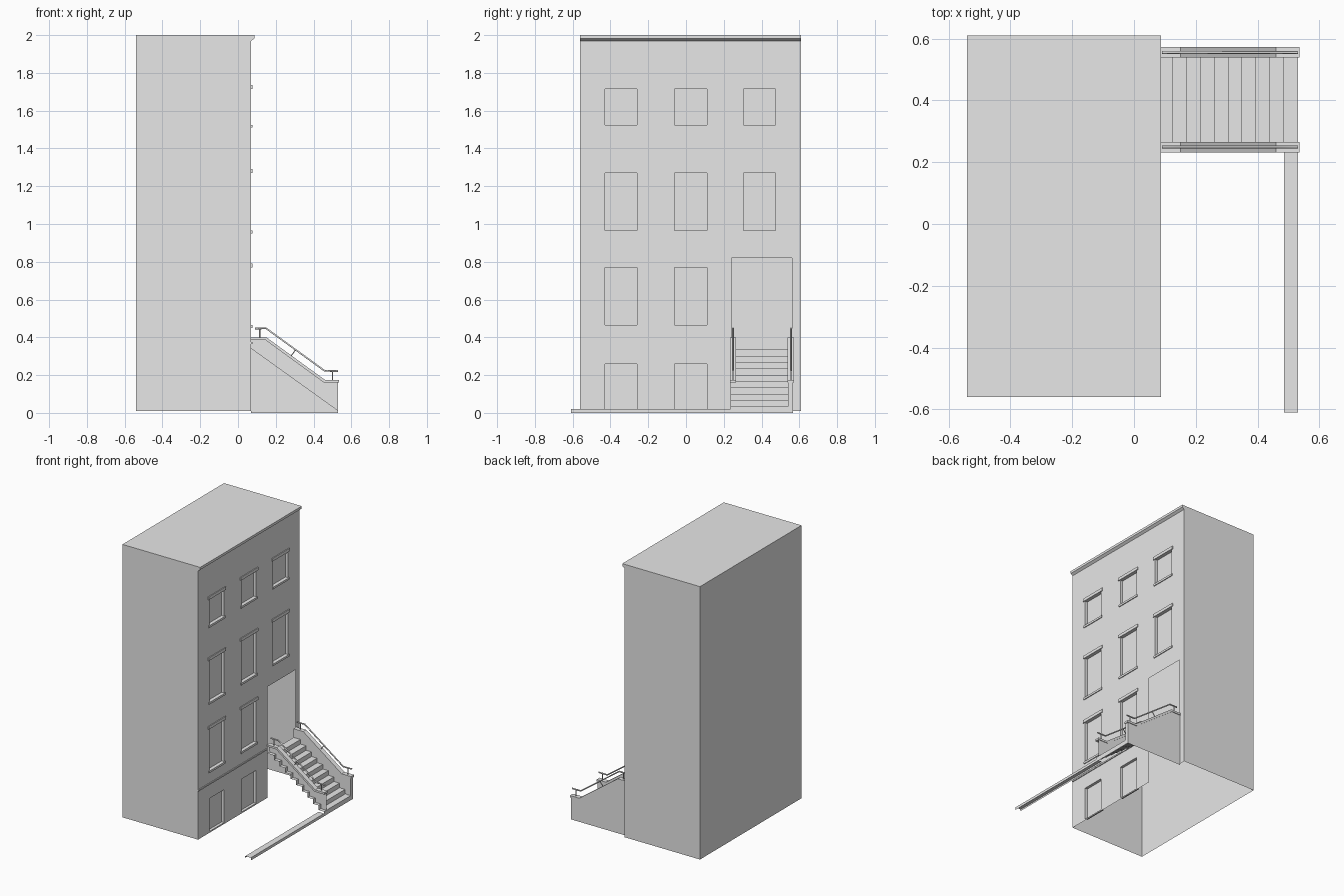
import bpy
from mathutils import Vector

if "Cube" in bpy.data.objects:
    bpy.data.objects.remove(bpy.data.objects["Cube"], do_unlink=True)

GREY = (0.8, 0.8, 0.8, 1)
stone = bpy.data.materials.new("plain grey")
stone.use_nodes = True
stone.diffuse_color = GREY
stone.node_tree.nodes["Principled BSDF"].inputs["Base Color"].default_value = GREY


def build(name, faces):
    """Make one object from a list of polygons."""
    verts, polys = [], []
    for face in faces:
        polys.append(range(len(verts), len(verts) + len(face)))
        verts += face
    mesh = bpy.data.meshes.new(name)
    mesh.from_pydata(verts, [], [list(p) for p in polys])
    mesh.materials.append(stone)
    obj = bpy.data.objects.new(name, mesh)
    bpy.context.collection.objects.link(obj)
    return obj


def wall_x(x, y0, y1, z0, z1):
    return [(x, y0, z0), (x, y1, z0), (x, y1, z1), (x, y0, z1)]


def extrude(path, y0, y1, closed=False):
    """Sweep an x-z path along y; a closed path also gets end caps."""
    ends = path[1:] + path[:1] if closed else path[1:]
    faces = [[(a[0], y0, a[1]), (b[0], y0, b[1]), (b[0], y1, b[1]), (a[0], y1, a[1])]
             for a, b in zip(path, ends)]
    if closed:
        faces += [[(x, y0, z) for x, z in path], [(x, y1, z) for x, z in reversed(path)]]
    return faces


def box(x0, x1, y0, y1, z0, z1):
    return extrude([(x0, z0), (x1, z0), (x1, z1), (x0, z1)], y0, y1, True)


# Overall sizes
BACK, FRONT, RIGHT, LEFT, BASE, TOP = -0.54, 0.07, -0.56, 0.61, 0.01, 2.0
DOOR = (0.24, 0.56, BASE, 0.82)
COLUMNS = [(-0.43, -0.26), (-0.06, 0.11), (0.305, 0.475)]
ROWS = [(0.02, 0.26, 2), (0.465, 0.77, 2), (0.965, 1.27, 3), (1.525, 1.715, 3)]
windows = [(*COLUMNS[c], z0, z1) for z0, z1, count in ROWS for c in range(count)]

# Hollow body, open underneath
build("building_shell", [
    wall_x(BACK, LEFT, RIGHT, BASE, TOP),
    [(BACK, RIGHT, BASE), (FRONT, RIGHT, BASE), (FRONT, RIGHT, TOP), (BACK, RIGHT, TOP)],
    [(FRONT, LEFT, BASE), (BACK, LEFT, BASE), (BACK, LEFT, TOP), (FRONT, LEFT, TOP)],
    [(BACK, RIGHT, TOP), (FRONT, RIGHT, TOP), (FRONT, LEFT, TOP), (BACK, LEFT, TOP)]])

# Facade: grid of panels with the openings left out
openings = windows + [DOOR]
ys = sorted({RIGHT, LEFT} | {y for o in openings for y in o[:2]})
zs = sorted({BASE, TOP} | {z for o in openings for z in o[2:]})
panels = []
for y0, y1 in zip(ys, ys[1:]):
    for z0, z1 in zip(zs, zs[1:]):
        cy, cz = (y0 + y1) / 2, (z0 + z1) / 2
        if not any(o[0] < cy < o[1] and o[2] < cz < o[3] for o in openings):
            panels.append(wall_x(FRONT, y0, y1, z0, z1))
build("facade", panels)

# Recessed windows with reveals
panes, trim = [], []
for y0, y1, z0, z1 in windows:
    inner = wall_x(FRONT - 0.02, y0, y1, z0, z1)
    outer = wall_x(FRONT, y0, y1, z0, z1)
    panes.append(inner)
    panes += [[outer[i], outer[(i + 1) % 4], inner[(i + 1) % 4], inner[i]] for i in range(4)]
    if z0 > 0.3:
        trim += box(FRONT, FRONT + 0.006, y0 - 0.015, y1 + 0.015, z1, z1 + 0.022)
        trim += box(FRONT, FRONT + 0.006, y0 - 0.01, y1 + 0.01, z0 - 0.015, z0)
build("windows", panes)
build("lintels_and_sills", trim)

# Cornice and string course
build("cornice", extrude([(FRONT, 1.97), (FRONT + 0.007, 1.975), (FRONT + 0.017, 1.982),
                          (FRONT + 0.017, TOP), (FRONT, TOP)], RIGHT, LEFT, True))
build("string_course", box(FRONT, FRONT + 0.006, RIGHT, 0.23, 0.364, 0.374))

# Steps: one folded sheet
COUNT, RISE, RUN, NOSE = 10, 0.0335, 0.045, 0.53
path = [(NOSE, 0)]
for i in range(COUNT):
    x = NOSE - i * RUN
    path += [(x, (i + 1) * RISE), (x - RUN, (i + 1) * RISE)]
path[-1] = (FRONT, path[-1][1])
build("steps", extrude(path, 0.235, 0.565))

# Stair side walls: inner sheets above the steps, full outer sheet on the left
top = [(FRONT, 0.39), (0.147, 0.39), (0.455, 0.165), (NOSE, 0.165)]
for name, y in (("right_stair_wall", 0.262), ("left_stair_wall", 0.541)):
    build(name, [[(x, y, z) for x, z in top + [(NOSE, 0.01), (FRONT, 0.34)]]])
build("left_stair_outer_wall", [
    [(x, 0.567, z) for x, z in top + [(NOSE, 0), (FRONT, 0)]],
    wall_x(NOSE, 0.541, 0.567, 0, 0.165)])


def rod(name, points, radius):
    curve = bpy.data.curves.new(name, "CURVE")
    curve.dimensions = "3D"
    curve.bevel_depth, curve.bevel_resolution = radius, 1
    curve.use_fill_caps = True
    spline = curve.splines.new("POLY")
    spline.points.add(len(points) - 1)
    for p, co in zip(spline.points, points):
        p.co = (*co, 1)
    curve.materials.append(stone)
    bpy.context.collection.objects.link(bpy.data.objects.new(name, curve))


# Copings and handrails, one pair per side
coping = [(FRONT, 0.4), (0.15, 0.4), (0.46, 0.175), (0.535, 0.175),
          (0.535, 0.16), (0.455, 0.16), (0.145, 0.386), (FRONT, 0.386)]
for side, y in (("right", 0.249), ("left", 0.555)):
    build(side + "_coping", extrude(coping, y - 0.017, y + 0.017, True))
    rail = [(0.09, 0.447), (0.15, 0.447), (0.46, 0.222), (0.53, 0.222)]
    rod(side + "_handrail", [(x, y, z) for x, z in rail], 0.005)
    posts = [((0.115, 0.39), (0.115, 0.447)), ((0.28, 0.3), (0.305, 0.335)),
             ((0.5, 0.17), (0.5, 0.222))]
    for n, ends in enumerate(posts):
        rod(f"{side}_rail_post_{n + 1}", [(x, y, z) for x, z in ends], 0.003)

# Kerb: an upturned channel
build("kerb", extrude([(0.485, 0.008), (0.485, 0.02), (NOSE, 0.02), (NOSE, 0)], -0.61, 0.235))
